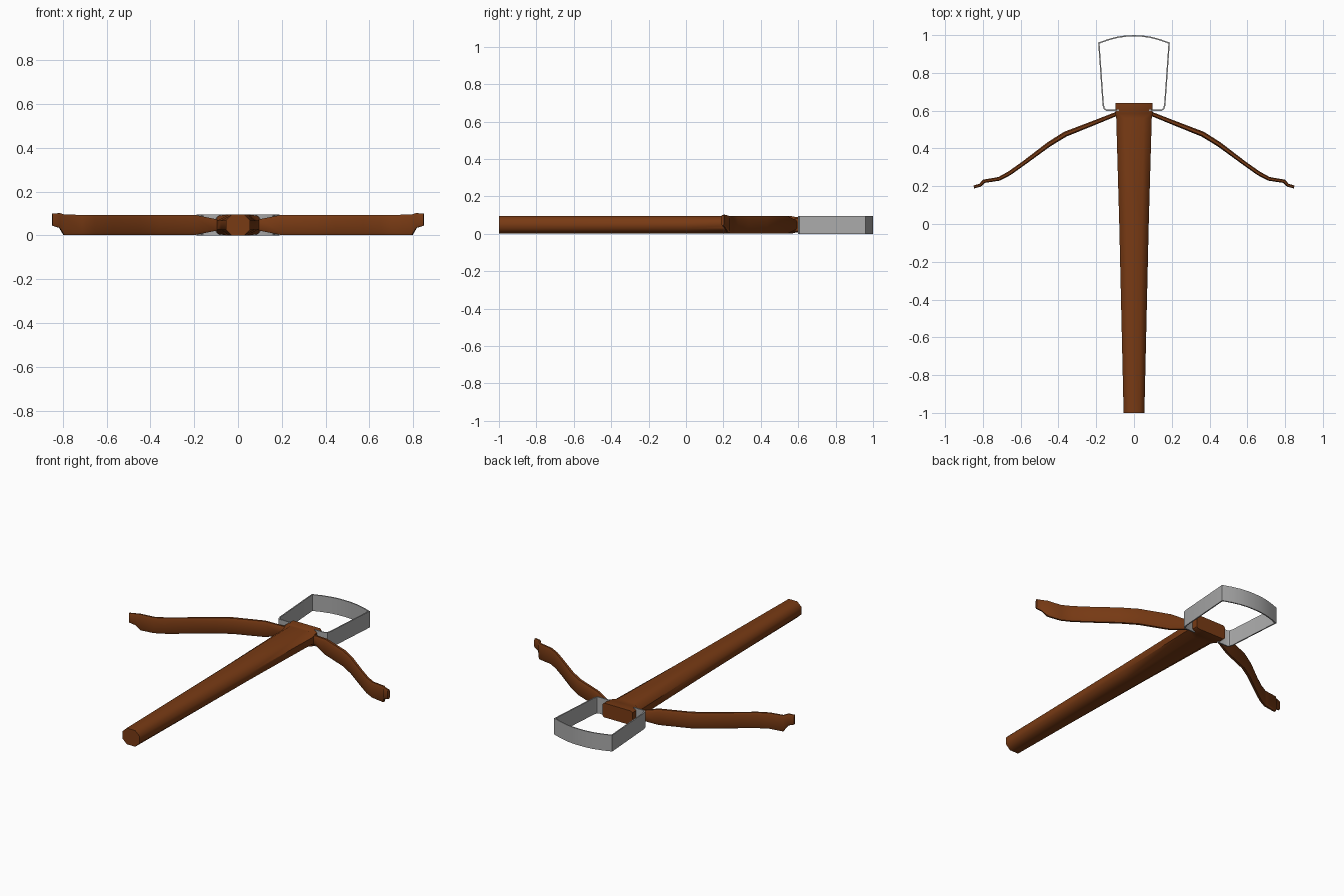
import bpy, bmesh, math
from mathutils import Vector

if "Cube" in bpy.data.objects:
    bpy.data.objects.remove(bpy.data.objects["Cube"])


def material(name, rgb):
    m = bpy.data.materials.new(name)
    m.diffuse_color = (*rgb, 1)
    m.use_nodes = True
    m.node_tree.nodes["Principled BSDF"].inputs["Base Color"].default_value = m.diffuse_color
    return m


WOOD = material("brown wood", (0.19, 0.043, 0.007))
STEEL = material("grey steel", (0.40, 0.40, 0.40))


def loft(name, rings, mat, angle=40):
    """Skin a list of equal-sized point rings and cap both ends."""
    bm = bmesh.new()
    vs = [[bm.verts.new(p) for p in ring] for ring in rings]
    n = len(rings[0])
    for a, b in zip(vs, vs[1:]):
        for i in range(n):
            j = (i + 1) % n
            bm.faces.new((a[i], a[j], b[j], b[i]))
    bm.faces.new(vs[0])
    bm.faces.new(vs[-1])
    bmesh.ops.recalc_face_normals(bm, faces=bm.faces[:])
    me = bpy.data.meshes.new(name)
    bm.to_mesh(me)
    bm.free()
    me.materials.append(mat)
    ob = bpy.data.objects.new(name, me)
    bpy.context.collection.objects.link(ob)
    bpy.ops.object.select_all(action='DESELECT')
    ob.select_set(True)
    bpy.context.view_layer.objects.active = ob
    bpy.ops.object.shade_smooth_by_angle(angle=math.radians(angle))
    return ob


def octagon(hw, hh, cx, cz):
    """Chamfered rectangle; cx, cz are the corner cuts."""
    return [(hw, hh - cz), (hw - cx, hh), (cx - hw, hh), (-hw, hh - cz),
            (-hw, cz - hh), (cx - hw, -hh), (hw - cx, -hh), (hw, cz - hh)]


def sweep(path, section):
    """Rings along a flat path of (x, y, ...), mitred at each point."""
    pts = [Vector(p[:2]) for p in path]
    rings = []
    for i, (p, row) in enumerate(zip(pts, path)):
        d0 = (p - pts[i - 1]).normalized() if i else None
        d1 = (pts[i + 1] - p).normalized() if i < len(pts) - 1 else None
        d = ((d0 or d1) + (d1 or d0)).normalized()
        k = 1 / max(0.5, d.dot(d1 or d0))
        nrm = Vector((-d.y, d.x)) * k
        rings.append([(p.x + nrm.x * u, p.y + nrm.y * u, z)
                      for u, z in section(row)])
    return rings


# Stock: tapered faceted beam ending in a squarer head block
stock = []
for y, hw, cx, cz in [(-1, 0.055, 0.027, 0.026), (0.0, 0.078, 0.036, 0.028),
                      (0.56, 0.094, 0.042, 0.028), (0.585, 0.098, 0.01, 0.008),
                      (0.64, 0.098, 0.01, 0.008)]:
    hh = 0.0475 if y < 0.57 else 0.042
    stock.append([(x, y, 0.048 + z) for x, z in octagon(hw, hh, cx, cz)])
loft("stock", stock, WOOD, 50)

# Bow limbs: x, y, half thickness, bottom, top
limb_path = [(0.06, 0.595, 0.011, 0.022, 0.072), (0.11, 0.576, 0.011, 0.020, 0.076),
             (0.20, 0.540, 0.012, 0.002, 0.094), (0.365, 0.475, 0.014, 0.002, 0.094),
             (0.45, 0.422, 0.013, 0.002, 0.094), (0.58, 0.325, 0.011, 0.002, 0.094),
             (0.66, 0.268, 0.011, 0.002, 0.094), (0.715, 0.239, 0.010, 0.002, 0.094),
             (0.795, 0.226, 0.009, 0.002, 0.096), (0.815, 0.205, 0.008, 0.035, 0.102),
             (0.848, 0.196, 0.008, 0.045, 0.100)]


def limb_section(row):
    t, lo, hi = row[2:]
    h = (hi - lo) / 2
    return [(u, (lo + hi) / 2 + z) for u, z in octagon(t, h, t * 0.5, h * 0.3)]


for side, label in ((-1, "left"), (1, "right")):
    path = [(side * r[0], *r[1:]) for r in limb_path]
    loft(label + "_limb", sweep(path, limb_section), WOOD, 50)

# Foot stirrup: thin upright steel band looping ahead of the head
half = [(0.08, 0.602), (0.145, 0.602), (0.157, 0.610), (0.163, 0.63),
        (0.186, 0.958), (0.135, 0.976), (0.085, 0.989), (0.04, 0.995)]
band = half + [(0, 0.996)] + [(-x, y) for x, y in reversed(half)]
T = 0.0035
loft("stirrup", sweep(band, lambda r: [(T, 0), (T, 0.096), (-T, 0.096), (-T, 0)]),
     STEEL, 35)
